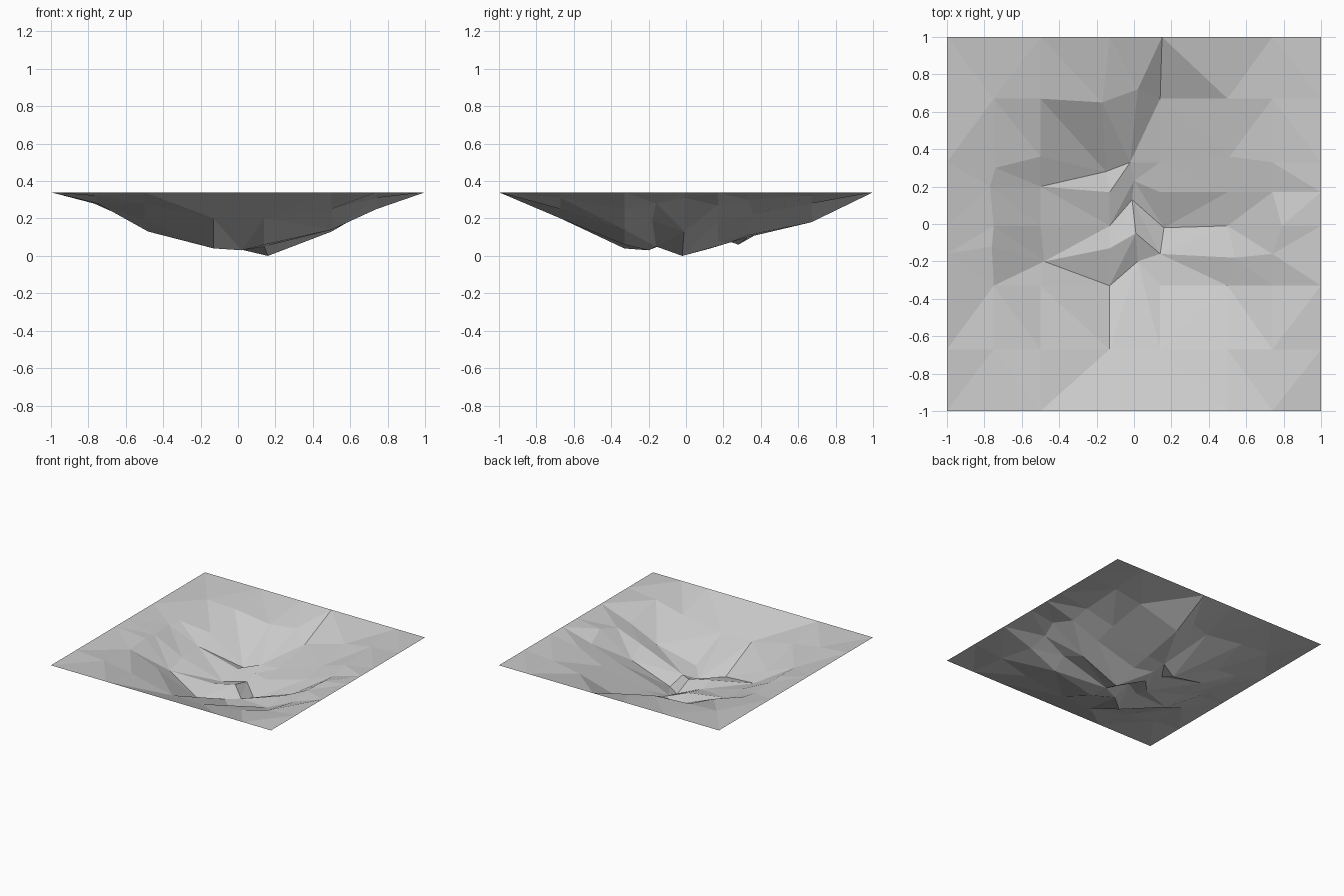
import bpy
import bmesh

cube = bpy.data.objects.get("Cube")
if cube:
    bpy.data.objects.remove(cube, do_unlink=True)


def make_material(name, grey):
    """One flat colour for viewport and render."""
    material = bpy.data.materials.new(name)
    material.use_nodes = True
    colour = (grey, grey, grey, 1.0)
    material.diffuse_color = colour
    material.node_tree.nodes["Principled BSDF"].inputs["Base Color"].default_value = colour
    return material


# Uneven grid lines: denser towards the middle of the basin
COLUMNS = (-1, -.75, -.5, -.13, 0, .14, .5, .74, 1)
ROWS = (-1, -.67, -.33, -.16, -.01, .17, .33, .67, 1)
RIM = 34

# Inner heights in hundredths, front row first, inside the level rim
DEPTHS = (
    (32, 28, 20, 20, 20, 25, 31),
    (28, 19, 4, 3, 6, 14, 25),
    (29, 13, 9, 9, 5, 19, 28),
    (28, 16, 6, 4, 0, 13, 31),
    (28, 17, 10, 7, 8, 18, 27),
    (28, 22, 6, 10, 11, 22, 30),
    (31, 30, 27, 26, 18, 28, 32),
)

# Irregular rocks pulled off the grid: (column, row) -> sideways shift
NUDGES = {
    (4, 2): (.02, .13), (4, 3): (.01, .11), (4, 4): (-.01, .14),
    (4, 5): (0, .06), (4, 6): (-.02, 0), (4, 7): (.02, .05),
    (3, 3): (0, .03), (3, 6): (-.02, -.05), (3, 7): (-.04, -.02),
    (2, 3): (.02, -.04), (2, 5): (0, .03), (2, 6): (0, .03),
    (1, 3): (-.01, .04), (1, 5): (-.02, .03), (1, 6): (.01, -.03),
    (5, 4): (.02, -.01), (6, 3): (.04, -.02), (7, 4): (.05, 0),
    (6, 6): (.01, .03), (5, 8): (.01, 0),
}

# Which way each cell folds, front row of cells first
FOLDS = (
    r"/\//\\\/",
    r"/\\/\/\/",
    r"\/\//\\\ ".strip(),
    r"/\//\/\/",
    r"/\\/\///",
    r"\\///\/\ ".strip(),
    r"/\\\/\/\ ".strip(),
    r"\/\\/\/\ ".strip(),
)


def height(column, row):
    on_rim = column in (0, len(COLUMNS) - 1) or row in (0, len(ROWS) - 1)
    return (RIM if on_rim else DEPTHS[row - 1][column - 1]) / 100


# Basin sheet: one open, flat-shaded triangulated surface
bm = bmesh.new()
grid = {}
for row, y in enumerate(ROWS):
    for column, x in enumerate(COLUMNS):
        dx, dy = NUDGES.get((column, row), (0, 0))
        grid[column, row] = bm.verts.new((x + dx, y + dy, height(column, row)))

for row, folds in enumerate(FOLDS):
    for column, fold in enumerate(folds):
        a, b = grid[column, row], grid[column + 1, row]
        c, d = grid[column + 1, row + 1], grid[column, row + 1]
        if fold == "/":
            triangles = (a, b, c), (a, c, d)
        else:
            triangles = (a, b, d), (b, c, d)
        for triangle in triangles:
            bm.faces.new(triangle)

mesh = bpy.data.meshes.new("crater_ground")
bm.to_mesh(mesh)
bm.free()
mesh.materials.append(make_material("pale grey rock", .6))
crater = bpy.data.objects.new("crater_ground", mesh)
bpy.context.collection.objects.link(crater)
